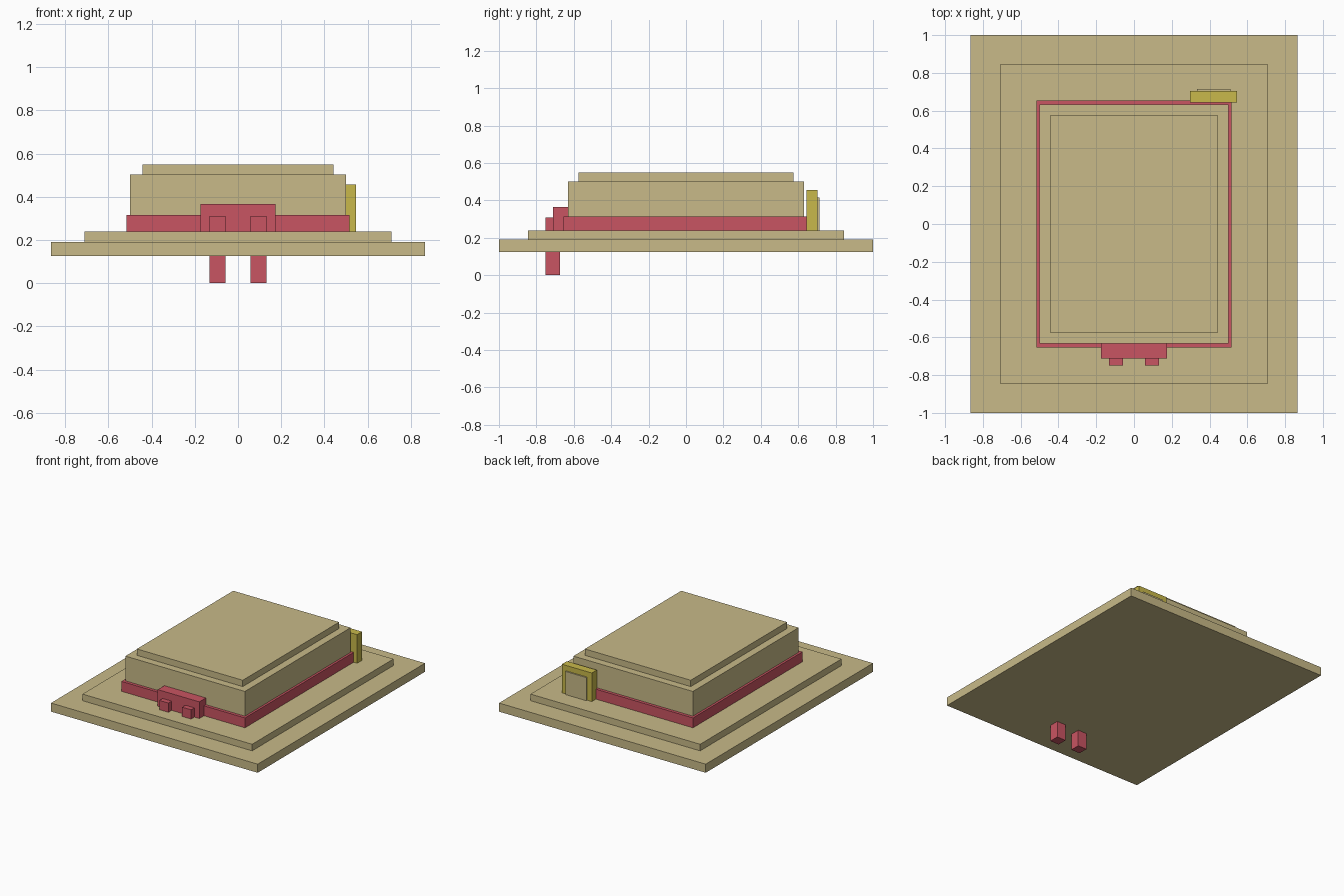
import bpy
import bmesh

cube = bpy.data.objects.get("Cube")
if cube:
    bpy.data.objects.remove(cube, do_unlink=True)


def material(name, rgb):
    mat = bpy.data.materials.new(name)
    mat.use_nodes = True
    color = (*rgb, 1.0)
    mat.diffuse_color = color
    mat.node_tree.nodes["Principled BSDF"].inputs["Base Color"].default_value = color
    return mat


def block(name, mat, x, y, z):
    """Flat-faced box spanning the given (low, high) ranges."""
    bm = bmesh.new()
    bmesh.ops.create_cube(bm, size=1)
    for v in bm.verts:
        v.co = [span[0] if c < 0 else span[1] for c, span in zip(v.co, (x, y, z))]
    mesh = bpy.data.meshes.new(name)
    bm.to_mesh(mesh)
    bm.free()
    mesh.materials.append(mat)
    obj = bpy.data.objects.new(name, mesh)
    bpy.context.collection.objects.link(obj)
    return obj


def tier(name, mat, half_x, half_y, z):
    return block(name, mat, (-half_x, half_x), (-half_y, half_y), z)


stone = material("sandstone", (0.578, 0.491, 0.246))
red = material("brick red", (0.584, 0.089, 0.122))
gold = material("gold", (0.578, 0.479, 0.069))

# Stepped plinth
tier("base_slab", stone, 0.865, 1.0, (0.125, 0.19))
tier("upper_step", stone, 0.71, 0.845, (0.19, 0.24))

# Main hall with its red skirting and raised roof
tier("hall", stone, 0.5, 0.632, (0.24, 0.502))
tier("skirting", red, 0.517, 0.655, (0.24, 0.315))
tier("roof_slab", stone, 0.443, 0.576, (0.502, 0.55))

# Front porch with two posts running down through the plinth
block("porch", red, (-0.174, 0.174), (-0.711, -0.63), (0.24, 0.366))
for side, sign in (("left", 1), ("right", -1)):
    xs = sorted((sign * 0.058, sign * 0.133))
    block(side + "_post", red, xs, (-0.75, -0.675), (0, 0.31))

# Back doorway: gold surround and door panel
block("door_surround", gold, (0.296, 0.546), (0.644, 0.704), (0.24, 0.456))
block("door_panel", stone, (0.334, 0.51), (0.69, 0.714), (0.24, 0.415))
